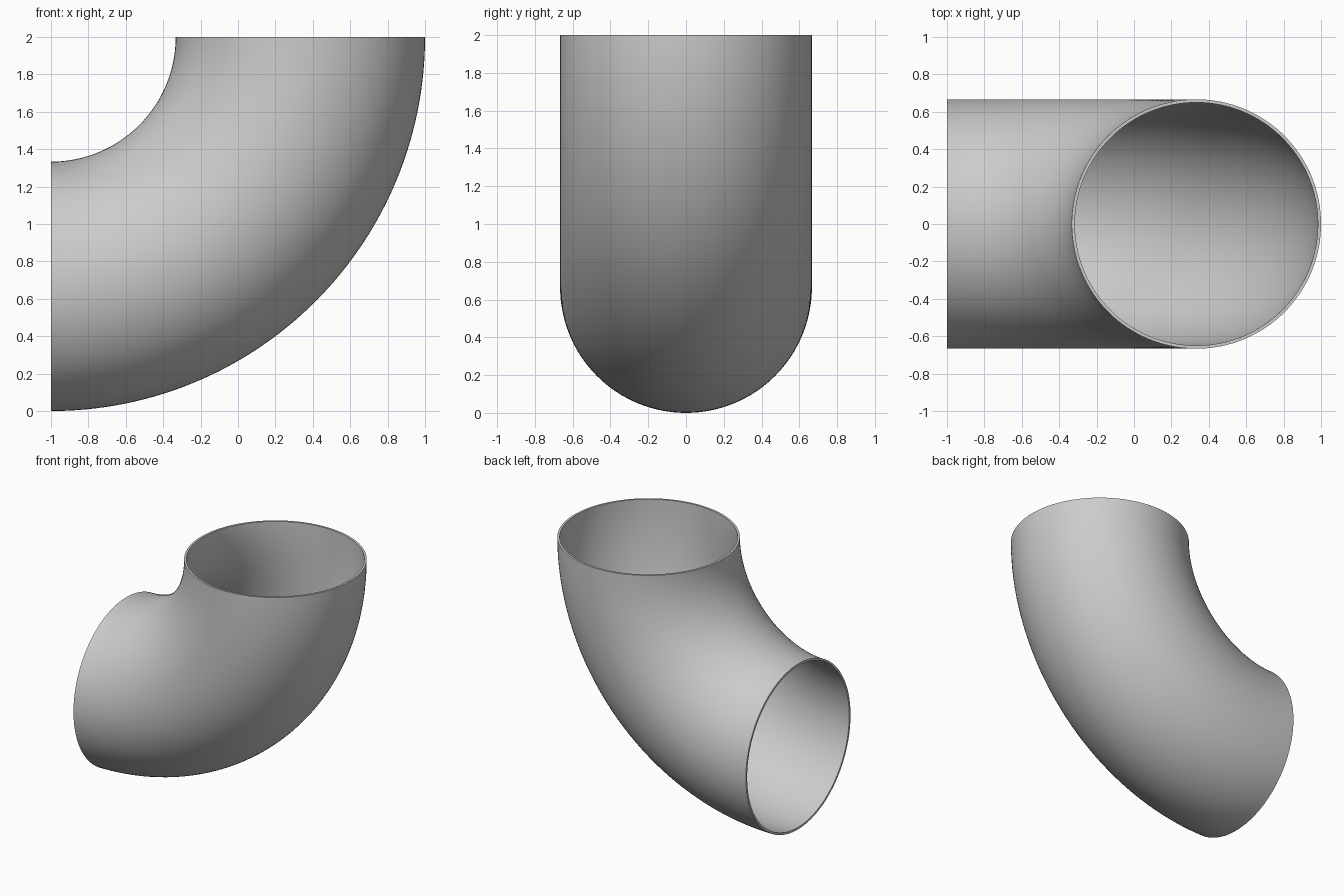
import bpy, bmesh, math

cube = bpy.data.objects.get("Cube")
if cube:
    bpy.data.objects.remove(cube, do_unlink=True)

BEND = 4 / 3          # bend radius of the centreline
OUTER = 2 / 3         # outside radius of the pipe
WALL = 0.017          # wall thickness
SIDES, STEPS = 128, 64

# Plain grey metal
grey = bpy.data.materials.new("Grey metal")
grey.use_nodes = True
colour = (0.6, 0.6, 0.6, 1)
grey.diffuse_color = colour
grey.node_tree.nodes["Principled BSDF"].inputs["Base Color"].default_value = colour

bm = bmesh.new()


def ring(radius, step):
    """One circle of the pipe, part way round the quarter bend."""
    turn = math.pi / 2 * step / STEPS
    verts = []
    for side in range(SIDES):
        angle = 2 * math.pi * side / SIDES
        reach = BEND + radius * math.cos(angle)
        verts.append(bm.verts.new((reach * math.sin(turn) - 1,
                                   radius * math.sin(angle),
                                   2 - reach * math.cos(turn))))
    return verts


def join(first, second):
    """Band of quads between two matching circles."""
    for i in range(SIDES):
        bm.faces.new((first[i - 1], first[i], second[i], second[i - 1]))


# Outer and inner wall
outer, inner = [[ring(radius, step) for step in range(STEPS + 1)]
                for radius in (OUTER, OUTER - WALL)]
for wall in (outer, inner):
    for first, second in zip(wall, wall[1:]):
        join(first, second)

# Flat rims round both open ends
for end in (0, -1):
    join(outer[end], inner[end])
bmesh.ops.recalc_face_normals(bm, faces=bm.faces)

mesh = bpy.data.meshes.new("pipe_elbow")
bm.to_mesh(mesh)
bm.free()
mesh.materials.append(grey)
elbow = bpy.data.objects.new("pipe_elbow", mesh)
bpy.context.collection.objects.link(elbow)

# Smooth walls with crisp rim edges
bpy.ops.object.select_all(action='DESELECT')
elbow.select_set(True)
bpy.context.view_layer.objects.active = elbow
bpy.ops.object.shade_smooth_by_angle(angle=math.radians(35))
